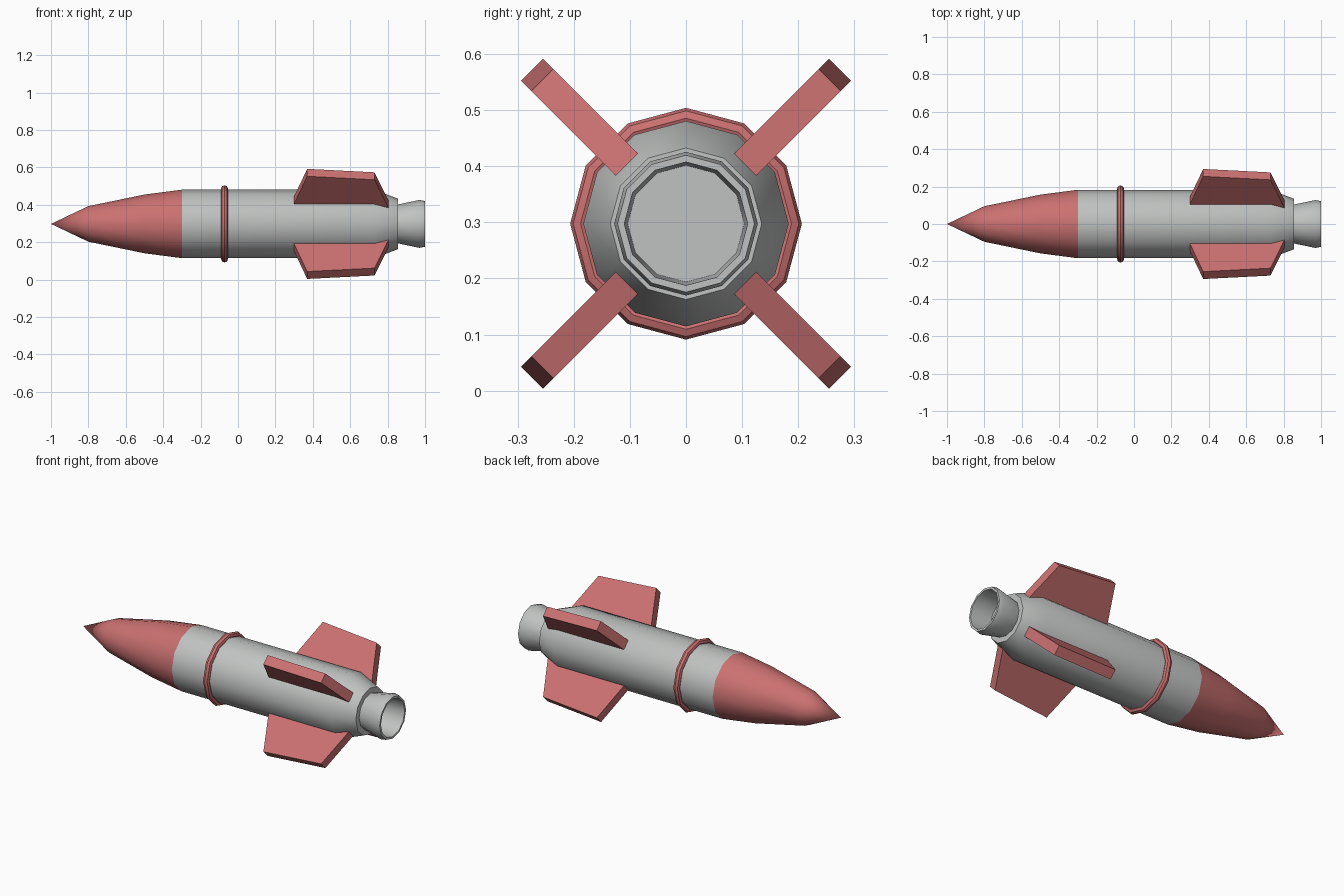
import bpy, bmesh, math
from mathutils import Vector, Matrix

cube = bpy.data.objects.get("Cube")
if cube:
    bpy.data.objects.remove(cube, do_unlink=True)

SIDES = 12
AXIS_Z = 0.2975


def make_material(name, color):
    mat = bpy.data.materials.new(name)
    mat.use_nodes = True
    mat.diffuse_color = color
    mat.node_tree.nodes["Principled BSDF"].inputs["Base Color"].default_value = color
    return mat


RED = make_material("soft red", (0.60, 0.165, 0.165, 1))
GREY = make_material("light grey", (0.53, 0.545, 0.535, 1))


def finish(bm, name, mat, smooth=True):
    bmesh.ops.remove_doubles(bm, verts=bm.verts, dist=1e-5)
    bmesh.ops.recalc_face_normals(bm, faces=bm.faces)
    mesh = bpy.data.meshes.new(name)
    bm.to_mesh(mesh)
    bm.free()
    mesh.materials.append(mat)
    obj = bpy.data.objects.new(name, mesh)
    obj.location.z = AXIS_Z
    bpy.context.collection.objects.link(obj)
    if smooth:
        bpy.ops.object.select_all(action='DESELECT')
        bpy.context.view_layer.objects.active = obj
        obj.select_set(True)
        bpy.ops.object.shade_smooth_by_angle(angle=math.radians(40))
    return obj


def lathe(name, profile, mat, closed=False):
    """Spin (x, radius) points around the long axis."""
    bm = bmesh.new()
    verts = [bm.verts.new((x, 0, r)) for x, r in profile]
    pairs = list(zip(verts, verts[1:]))
    if closed:
        pairs.append((verts[-1], verts[0]))
    edges = [bm.edges.new(p) for p in pairs]
    bmesh.ops.spin(bm, geom=verts + edges, cent=(0, 0, 0), axis=(1, 0, 0),
                   angle=math.tau, steps=SIDES, use_merge=False)
    return finish(bm, name, mat)


# Pointed nose
lathe("nose_cone", [(-1, 0), (-0.8, 0.095), (-0.5, 0.157), (-0.3, 0.183)], RED)

# Main tube with tapered tail and flat rear
lathe("body", [(-0.3, 0.183), (0.73, 0.183), (0.855, 0.135), (0.855, 0)], GREY)

# Hollow flared nozzle
lathe("nozzle", [(0.85, 0.103), (0.97, 0.128), (1, 0.122),
                 (1, 0.11), (0.87, 0.104), (0.87, 0)], GREY)

# Raised band around the tube
band = [(-0.072 + 0.0185 * math.cos(a), 0.188 + 0.0185 * math.sin(a))
        for a in (math.tau * i / 8 for i in range(8))]
lathe("band", band, RED, closed=True)

# Four diagonal fins, roots sunk into the tube
FIN = [(0.28, 0.12), (0.37, 0.388), (0.73, 0.362), (0.818, 0.11)]
HALF = 0.028
places = ("upper_back", "upper_front", "lower_front", "lower_back")
for i, place in enumerate(places):
    bm = bmesh.new()
    face = bm.faces.new([bm.verts.new((x, -HALF, r)) for x, r in FIN])
    ext = bmesh.ops.extrude_face_region(bm, geom=[face])
    moved = [v for v in ext["geom"] if isinstance(v, bmesh.types.BMVert)]
    bmesh.ops.translate(bm, verts=moved, vec=Vector((0, 2 * HALF, 0)))
    turn = Matrix.Rotation(math.radians(90 * i - 45), 3, 'X')
    bmesh.ops.rotate(bm, verts=bm.verts, cent=(0, 0, 0), matrix=turn)
    finish(bm, "fin_" + place, RED, smooth=False)
